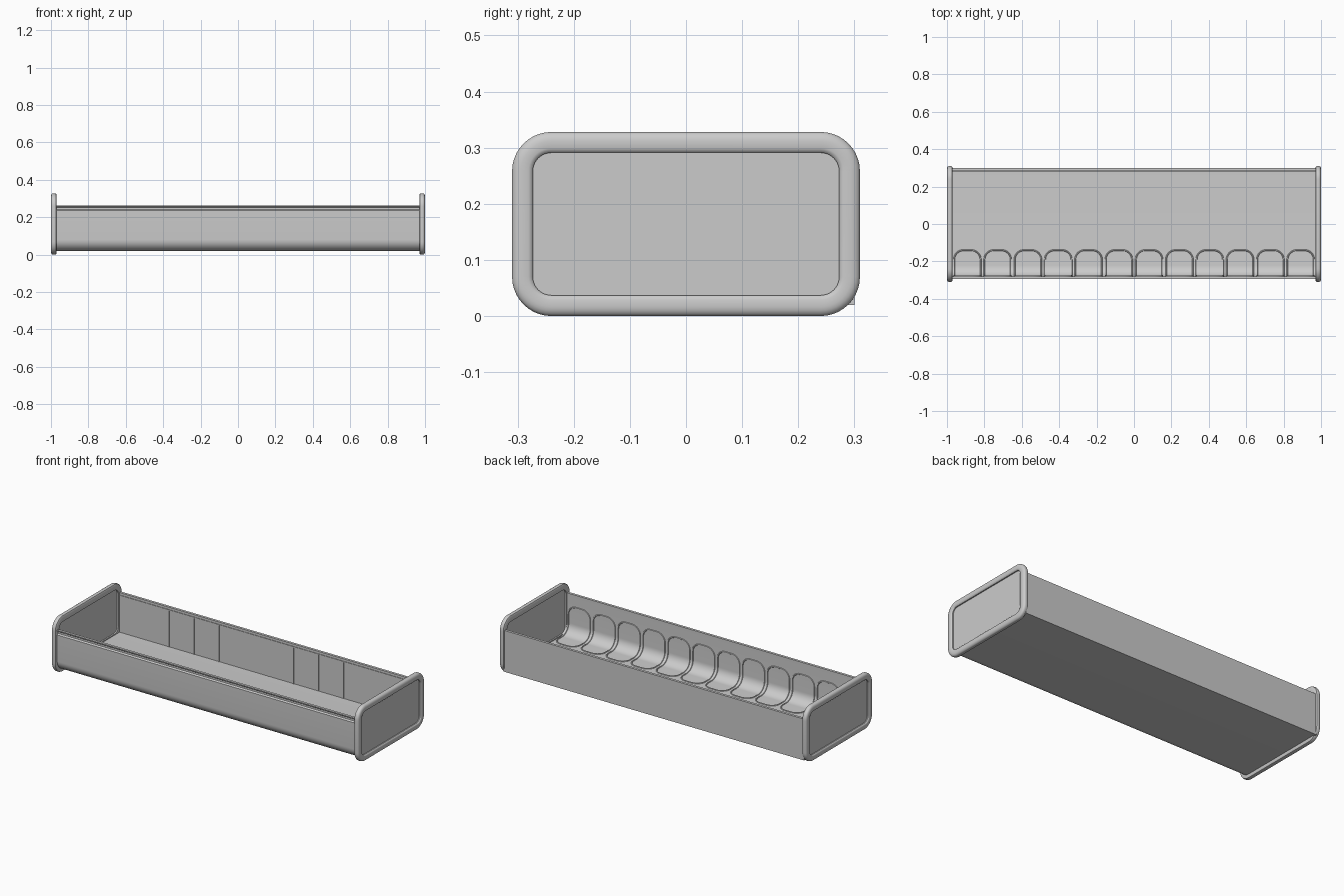
import bpy, bmesh, math

if "Cube" in bpy.data.objects:
    bpy.data.objects.remove(bpy.data.objects["Cube"])

PITCH = 0.162       # spacing of the twelve bays
N = 12


def make_object(name, bm, smooth=True):
    bmesh.ops.recalc_face_normals(bm, faces=bm.faces[:])
    me = bpy.data.meshes.new(name)
    bm.to_mesh(me)
    bm.free()
    ob = bpy.data.objects.new(name, me)
    bpy.context.collection.objects.link(ob)
    if smooth:
        smooth_object(ob)
    return ob


def smooth_object(ob):
    bpy.ops.object.select_all(action='DESELECT')
    ob.select_set(True)
    bpy.context.view_layer.objects.active = ob
    bpy.ops.object.shade_smooth_by_angle(angle=math.radians(35))


def arc(cx, cy, r, a0, a1, n=10):
    return [(cx + r * math.cos(math.radians(a0 + (a1 - a0) * i / n)),
             cy + r * math.sin(math.radians(a0 + (a1 - a0) * i / n))) for i in range(n + 1)]


def rounded_rect(cx, cy, hw, hh, r, n=10):
    pts = []
    for k, (sx, sy) in enumerate([(1, 1), (-1, 1), (-1, -1), (1, -1)]):
        pts += arc(cx + sx * (hw - r), cy + sy * (hh - r), r, 90 * k, 90 * k + 90, n)
    return pts


def loft(bm, loops):
    rings = [[bm.verts.new(p) for p in loop] for loop in loops]
    for a, b in zip(rings, rings[1:]):
        for i in range(len(a)):
            j = (i + 1) % len(a)
            bm.faces.new((a[i], a[j], b[j], b[i]))
    bm.faces.new(rings[0])
    bm.faces.new(rings[-1])


# End caps: rounded rim around a recessed panel; pairs are (inset, x)
section = [(0.037, 0.977), (0.037, 0.974), (0.035, 0.971), (0.031, 0.97),
           (0.008, 0.97), (0.002, 0.973), (0, 0.978),
           (0, 0.988), (0.001, 0.992), (0.004, 0.996), (0.010, 0.999), (0.016, 1.0),
           (0.029, 1.0), (0.034, 0.998), (0.037, 0.994), (0.037, 0.988)]
for side, label in ((-1, "left"), (1, "right")):
    bm = bmesh.new()
    loft(bm, [[(side * x, y, z) for y, z in
               rounded_rect(0, 0.164, 0.31 - d, 0.164 - d, 0.07 - d)] for d, x in section])
    make_object(label + "_end_cap", bm)

# Trough: folded sheet with curved front edge and a groove under the front lip
profile = [(0.285, 0.263), (0.3, 0.263), (0.3, 0.02)]
profile += arc(-0.235, 0.08, 0.06, 270, 180)
profile += [(-0.295, 0.235), (-0.288, 0.242), (-0.288, 0.252), (-0.295, 0.257),
            (-0.295, 0.263), (-0.28, 0.263)]
profile += arc(-0.22, 0.09, 0.06, 180, 270)
profile += [(0.285, 0.03)]
bm = bmesh.new()
loft(bm, [[(x, y, z) for y, z in profile] for x in (-0.978, 0.978)])
make_object("trough", bm)


# Position on the inner front surface at distance s from the pad top
def on_scoop(s):
    if s < 0.10:
        return -0.28, 0.19 - s
    if s < 0.10 + 0.03 * math.pi:
        a = math.pi + (s - 0.10) / 0.06
        return -0.22 + 0.06 * math.cos(a), 0.09 + 0.06 * math.sin(a)
    return -0.22 + s - 0.10 - 0.03 * math.pi, 0.03


# Scoop outlines: thin raised beads wrapped over wall, curve and floor
total = 0.274
outline = rounded_rect(0, total / 2, 0.071, total / 2, 0.05, 8)
dense = []
for i, (x0, s0) in enumerate(outline):
    x1, s1 = outline[(i + 1) % len(outline)]
    steps = max(1, round(math.hypot(x1 - x0, s1 - s0) / 0.01))
    dense += [(x0 + (x1 - x0) * k / steps, s0 + (s1 - s0) * k / steps)
              for k in range(steps) if steps > 1 or (x0, s0) != (x1, s1)]
cu = bpy.data.curves.new("scoop_outlines", 'CURVE')
cu.dimensions = '3D'
cu.bevel_depth = 0.004
cu.bevel_resolution = 1
for i in range(N):
    cx = (i - (N - 1) / 2) * PITCH
    sp = cu.splines.new('POLY')
    sp.points.add(len(dense) - 1)
    for p, (x, s) in zip(sp.points, dense):
        y, z = on_scoop(s)
        p.co = (cx + x, y, z, 1)
    sp.use_cyclic_u = True
ob = bpy.data.objects.new("scoop_outlines", cu)
bpy.context.collection.objects.link(ob)
bpy.ops.object.select_all(action='DESELECT')
ob.select_set(True)
bpy.context.view_layer.objects.active = ob
bpy.ops.object.convert(target='MESH')
smooth_object(bpy.context.view_layer.objects.active)


def add_box(bm, lo, hi):
    vs = bmesh.ops.create_cube(bm, size=1)["verts"]
    for v in vs:
        v.co = [l + (c + 0.5) * (h - l) for c, l, h in zip(v.co, lo, hi)]


# Back wall ribs: vertical seams between bays and one rail under the lip
bm = bmesh.new()
for i in range(1, N):
    x = (i - N / 2) * PITCH
    add_box(bm, (x - 0.003, 0.282, 0.029), (x + 0.003, 0.287, 0.245))
add_box(bm, (-0.975, 0.282, 0.243), (0.975, 0.287, 0.249))
make_object("back_wall_ribs", bm, smooth=False)
